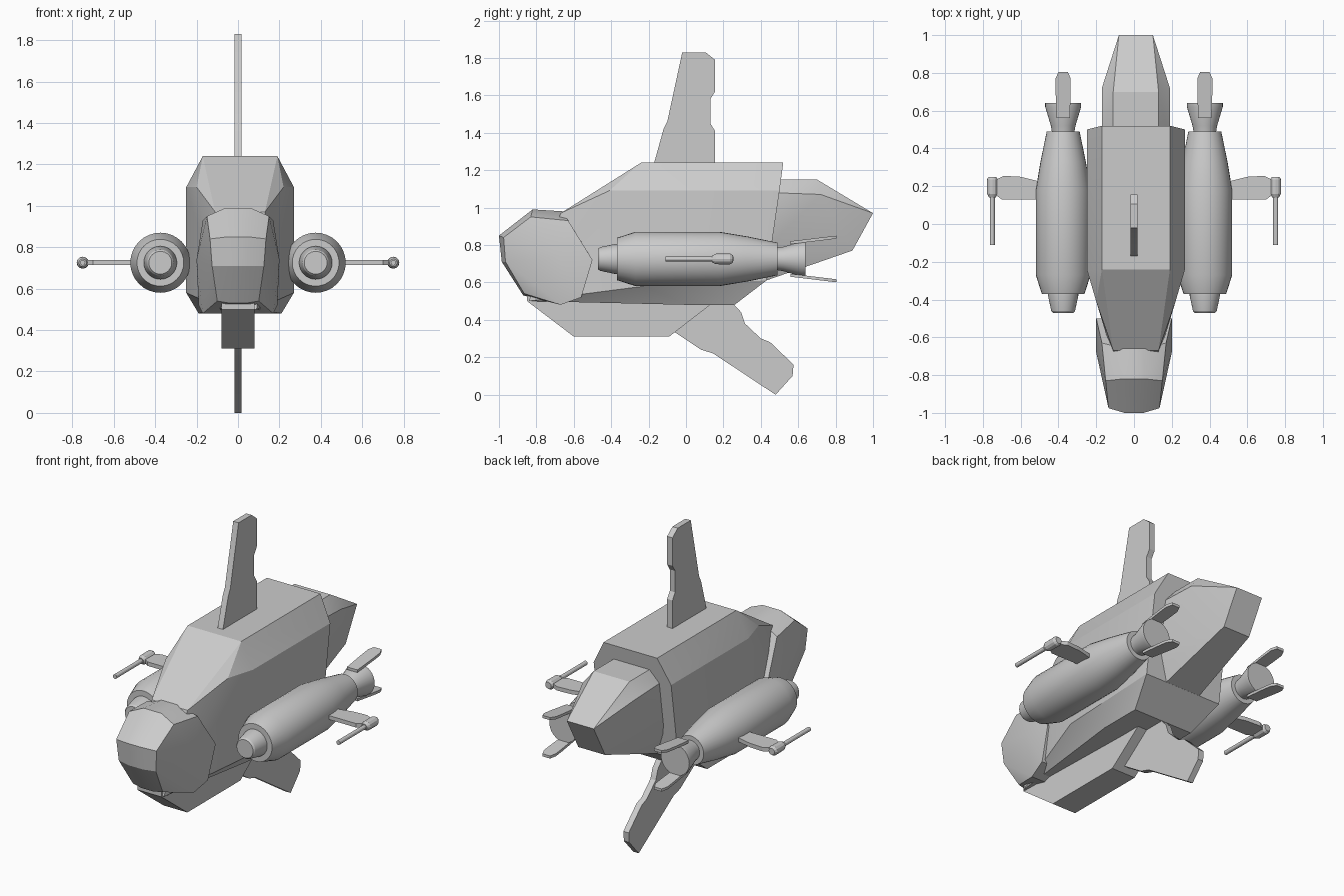
import bpy, bmesh, math

if "Cube" in bpy.data.objects:
    bpy.data.objects.remove(bpy.data.objects["Cube"])


def finish(name, bm, mirror=False, angle=25):
    bmesh.ops.recalc_face_normals(bm, faces=bm.faces)
    me = bpy.data.meshes.new(name)
    bm.to_mesh(me)
    bm.free()
    ob = bpy.data.objects.new(name, me)
    bpy.context.collection.objects.link(ob)
    if mirror:
        ob.modifiers.new("mirror", 'MIRROR').use_mirror_u = False
    bpy.ops.object.select_all(action='DESELECT')
    ob.select_set(True)
    bpy.context.view_layer.objects.active = ob
    bpy.ops.object.shade_smooth_by_angle(angle=math.radians(angle))
    return ob


def shell(name, half_points, shift=0.0):
    """Faceted convex body from points on the right half."""
    bm = bmesh.new()
    for x, y, z in half_points:
        for s in (-1, 1):
            bm.verts.new((s * x + shift, y, z))
    res = bmesh.ops.convex_hull(bm, input=bm.verts)
    junk = set(res["geom_interior"]) | set(res["geom_unused"])
    bmesh.ops.delete(bm, geom=[v for v in junk if isinstance(v, bmesh.types.BMVert)], context='VERTS')
    bmesh.ops.dissolve_limit(bm, angle_limit=0.02, verts=bm.verts, edges=bm.edges)
    return finish(name, bm)


def prism(name, pts, axis, lo, hi, mirror=False, slope=0.0):
    """Extruded outline: (y, z) points along x, or (x, y) points along z."""
    bm = bmesh.new()
    rows = []
    for h in (lo, hi):
        if axis == 'x':
            rows.append([bm.verts.new((h, a, b)) for a, b in pts])
        else:
            rows.append([bm.verts.new((a, b, h + slope * (b - 0.6))) for a, b in pts])
    n = len(pts)
    bm.faces.new(rows[0])
    bm.faces.new(rows[1][::-1])
    for i in range(n):
        j = (i + 1) % n
        bm.faces.new((rows[0][i], rows[0][j], rows[1][j], rows[1][i]))
    return finish(name, bm, mirror)


def lathe(name, profile, cx, cz, sides=32):
    """Turned body along y from (y, radius) points, mirrored to both sides."""
    bm = bmesh.new()
    rings = []
    for y, r in profile:
        ring = []
        for i in range(sides):
            a = 2 * math.pi * i / sides
            ring.append(bm.verts.new((cx + r * math.cos(a), y, cz + r * math.sin(a))))
        rings.append(ring)
    for p, q in zip(rings, rings[1:]):
        for i in range(sides):
            j = (i + 1) % sides
            bm.faces.new((p[i], p[j], q[j], q[i]))
    bm.faces.new(rings[0])
    bm.faces.new(rings[-1])
    return finish(name, bm, True, 20)


# Main hull
shell("main_hull", [
    (.18, -.24, 1.24), (.18, .52, 1.24), (.26, -.24, 1.09), (.26, .5, 1.09),
    (.21, -.41, 1.09), (.12, -.67, .97), (.08, -.84, .5),
    (.26, -.22, .58), (.26, .43, .61), (.2, 0, .48), (.2, .26, .48)], 0.01)

# Tail section
shell("tail_section", [
    (.12, .45, 1.15), (.12, .7, 1.15), (.18, .45, 1.08), (.18, .72, 1.07),
    (.09, 1.0, .97), (.09, .89, .77), (.18, .4, .75), (.12, .4, .60)], 0.01)

# Cockpit pod
shell("cockpit", [
    (.05, -.66, .98), (.06, -.82, .99), (.05, -1.0, .85), (.05, -.985, .71), (.04, -.87, .53),
    (.17, -.63, .93), (.15, -.83, .95), (.135, -.975, .84), (.125, -.965, .71), (.1, -.865, .54),
    (.2, -.5, .72), (.2, -.68, .74), (.19, -.56, .52), (.17, -.67, .48)])

# Keel under the hull
prism("keel", [(-.85, .55), (-.85, .5), (-.6, .31), (-.09, .31), (.13, .48), (.13, .55)], 'x', -.08, .08)

# Fins above and below
prism("upper_fin", [
    (-.185, 1.2), (-.17, 1.24), (-.12, 1.42), (-.10, 1.46), (-.02, 1.83), (.105, 1.83), (.155, 1.79),
    (.155, 1.62), (.13, 1.58), (.13, 1.45), (.155, 1.41), (.155, 1.2)], 'x', -.018, .018)
prism("lower_fin", [
    (-.1, .36), (.08, .24), (.145, .22), (.47, .005), (.48, 0), (.57, .1), (.575, .16), (.45, .28),
    (.40, .30), (.315, .38), (.295, .44), (.24, .5), (.1, .5)], 'x', -.018, .018)

# Side engines
EX, EZ = .375, .725
lathe("engine_body", [
    (-.47, .055), (-.46, .063), (-.38, .08), (-.37, .08), (-.37, .113), (-.27, .145), (.18, .145),
    (.33, .12), (.49, .087), (.49, .06), (.52, .065), (.62, .095), (.64, .095)], EX, EZ)

# Exhaust flaps behind each engine
flap = [(EX - .035, .56), (EX - .04, .7), (EX - .04, .77), (EX - .025, .805),
        (EX + .025, .805), (EX + .04, .77), (EX + .04, .7), (EX + .035, .56)]
for label, side in (("upper", 1), ("lower", -1)):
    z = EZ + side * .092
    prism(label + "_exhaust_flap", flap, 'z', z - .008, z + .008, True, side * .12)

# Winglets and guns
prism("winglet", [(.48, .13), (.70, .13), (.74, .16), (.74, .23), (.69, .255), (.6, .25), (.48, .22)],
      'z', EZ - .012, EZ + .012, True)
lathe("gun_mount", [(.14, .018), (.16, .028), (.235, .029), (.25, .02)], .75, EZ, 12)
lathe("gun_barrel", [(-.11, .013), (.16, .013)], .75, EZ, 12)
